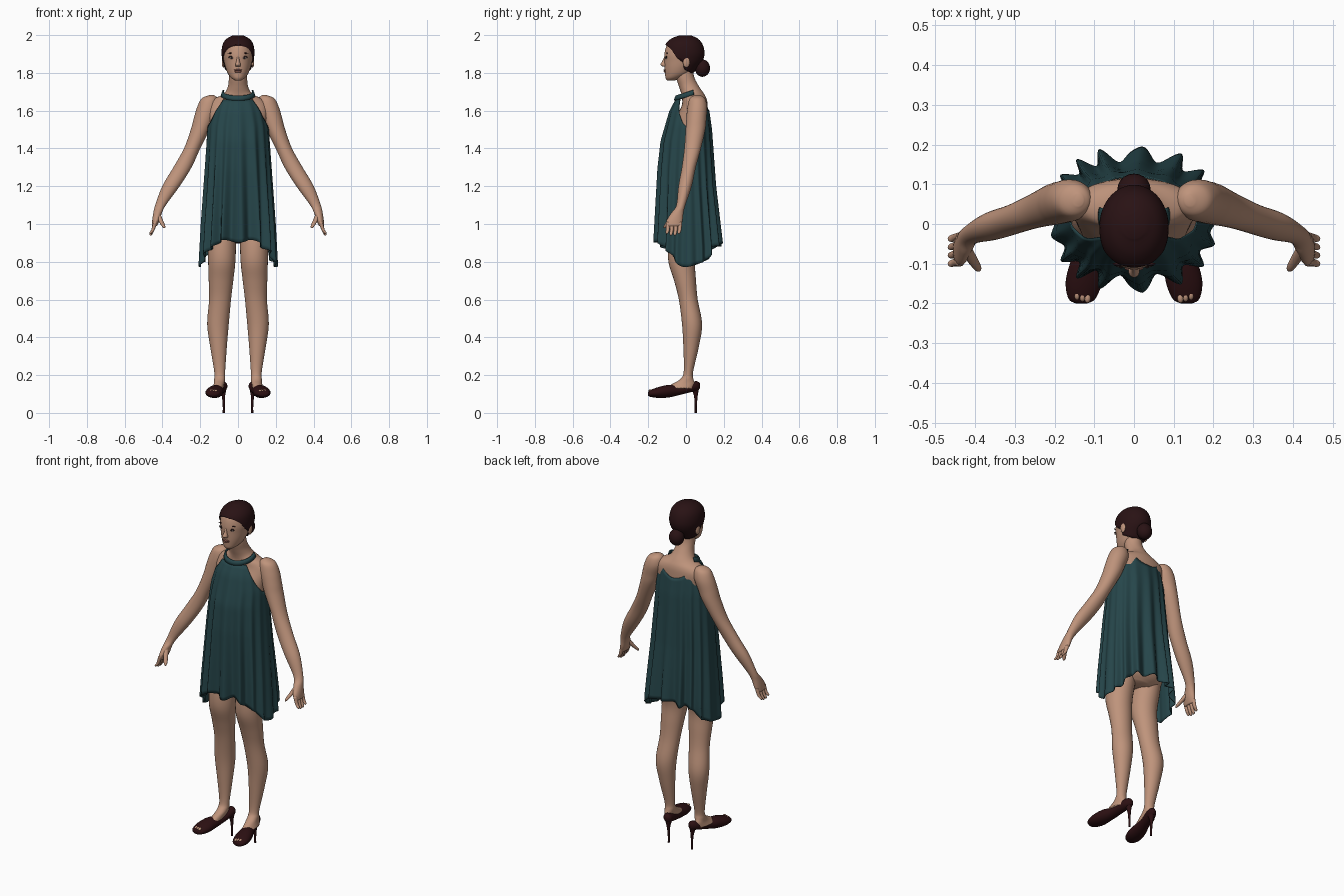
import bpy, bmesh, math
from mathutils import Vector

if "Cube" in bpy.data.objects:
    bpy.data.objects.remove(bpy.data.objects["Cube"])


def material(name, rgb):
    m = bpy.data.materials.new(name)
    m.use_nodes = True
    color = (*rgb, 1)
    m.diffuse_color = color
    bsdf = m.node_tree.nodes["Principled BSDF"]
    bsdf.inputs["Base Color"].default_value = color
    bsdf.inputs["Roughness"].default_value = .7
    return m


skin = material("skin", (.52, .295, .2))
teal = material("teal_cloth", (.019, .06, .068))
hair_brown = material("dark_brown_hair", (.022, .006, .007))
shoe_red = material("dark_maroon_leather", (.025, .005, .006))
lip_pink = material("lip", (.3, .12, .095))
eye_white = material("eye_white", (.5, .45, .42))
lash_dark = material("lash_dark", (.02, .01, .01))


def finish(name, bm, mat):
    bmesh.ops.recalc_face_normals(bm, faces=bm.faces)
    mesh = bpy.data.meshes.new(name)
    bm.to_mesh(mesh)
    bm.free()
    mesh.materials.append(mat)
    mesh.polygons.foreach_set("use_smooth", [True] * len(mesh.polygons))
    ob = bpy.data.objects.new(name, mesh)
    bpy.context.collection.objects.link(ob)
    return ob


def skin_rings(bm, rings, closed=True, caps=True):
    """Bridge rows of points with quads."""
    rows = [[bm.verts.new(p) for p in ring] for ring in rings]
    n = len(rows[0])
    for a, b in zip(rows, rows[1:]):
        for i in range(n if closed else n - 1):
            j = (i + 1) % n
            bm.faces.new((a[i], a[j], b[j], b[i]))
    if caps:
        bm.faces.new(rows[0])
        bm.faces.new(rows[-1])


def resample(rows, steps=5):
    """Smooth spline through the section rows."""
    pts = [Vector(r) for r in rows]
    out = []
    for i in range(len(pts) - 1):
        a, b = pts[i], pts[i + 1]
        ta = (b - pts[max(i - 1, 0)]) / 2
        tb = (pts[min(i + 2, len(pts) - 1)] - a) / 2
        for k in range(steps):
            t = k / steps
            out.append(a * (1 - t) ** 2 * (1 + 2 * t) + b * t * t * (3 - 2 * t)
                       + ta * t * (1 - t) ** 2 - tb * t * t * (1 - t))
    return out + [pts[-1]]


def loft(name, rows, mat, side=1, upright=False, n=28):
    """Rows are x, y, z and two half widths; rings lie flat or stand upright."""
    rings = []
    for x, y, z, a, b in resample(rows):
        ring = []
        for i in range(n):
            t = math.tau * i / n
            u, v = a * math.cos(t), b * math.sin(t)
            ring.append((side * x + u, y, z + v) if upright else (side * x + u, y + v, z))
        rings.append(ring)
    bm = bmesh.new()
    skin_rings(bm, rings)
    return finish(name, bm, mat)


def ball(name, loc, radii, mat):
    bm = bmesh.new()
    bmesh.ops.create_uvsphere(bm, u_segments=20, v_segments=12, radius=1)
    for v in bm.verts:
        v.co = Vector(c + r * p for c, r, p in zip(loc, radii, v.co))
    return finish(name, bm, mat)


def lerp_table(x, table):
    if x <= table[0][0]:
        return table[0][1]
    for (a, p), (b, q) in zip(table, table[1:]):
        if x <= b:
            return p + (q - p) * (x - a) / (b - a)
    return table[-1][1]


def drape(name, top, bottom, point, mat, cols, rows, caps=False):
    """Wrap columns around z, each with its own top and bottom height."""
    rings = []
    for k in range(rows + 1):
        t = k / rows
        ring = []
        for i in range(cols):
            ang = math.tau * i / cols
            z = top(ang) * (1 - t) + bottom(ang) * t
            ring.append(point(ang, z, t))
        rings.append(ring)
    bm = bmesh.new()
    skin_rings(bm, rings, caps=caps)
    return finish(name, bm, mat)


def thicken(ob, amount):
    mod = ob.modifiers.new("thickness", "SOLIDIFY")
    mod.thickness = amount


# Torso and neck
loft("torso", [(0, .02, .9, .08, .06), (0, .02, .95, .155, .1), (0, .025, 1.08, .15, .1),
               (0, .02, 1.25, .115, .085), (0, .005, 1.43, .135, .1), (0, .025, 1.54, .15, .09),
               (0, .045, 1.62, .16, .07), (0, .045, 1.66, .13, .065), (0, .035, 1.69, .075, .06),
               (0, .015, 1.73, .053, .053), (0, -.005, 1.78, .048, .048), (0, -.01, 1.85, .045, .045)], skin)

# Head
head_rows = [(0, -.08, 1.76, .016, .02), (0, -.065, 1.773, .036, .043), (0, -.045, 1.795, .053, .066),
             (0, -.033, 1.825, .065, .08), (0, -.02, 1.86, .074, .094), (0, -.014, 1.9, .08, .1),
             (0, -.012, 1.945, .074, .09), (0, -.008, 1.975, .053, .064), (0, -.005, 1.992, .02, .025)]
loft("head", head_rows, skin, n=40)


def head_at(z):
    return [lerp_table(z, [(r[2], r[i]) for r in head_smooth]) for i in (1, 3, 4)]


head_smooth = resample(head_rows)


def face_y(x, z):
    cy, a, b = head_at(z)
    return cy - b * math.sqrt(max(0, 1 - (x / a) ** 2))


# Hair cap with hairline, and bun
def hairline(ang):
    return lerp_table(math.sin(ang), [(-1, 1.95), (-.65, 1.93), (-.3, 1.88), (0, 1.87), (.3, 1.82), (1, 1.795)])


def hair_point(ang, z, t):
    cy, a, b = head_at(z - .006)
    grow = .007 + .012 * max(0, math.sin(ang)) * t
    return ((a + grow) * math.cos(ang), cy + (b + grow) * math.sin(ang), z)


drape("hair_cap", lambda a: 1.999, hairline, hair_point, hair_brown, 64, 24, caps=True)
ball("hair_bun", (0, .087, 1.825), (.042, .04, .046), hair_brown)

# Facial features
loft("nose", [(0, -.104, 1.895, .006, .008), (0, -.113, 1.865, .008, .011),
              (0, -.118, 1.845, .014, .017), (0, -.114, 1.835, .012, .012)], skin)
for z, w, h in ((1.815, .023, .005), (1.807, .02, .006)):
    ball("lip", (0, face_y(0, z) + .001, z), (w, .007, h), lip_pink)
for s, tag in ((1, "left"), (-1, "right")):
    ey = face_y(.033, 1.88)
    ball(tag + "_eyelid_line", (s * .033, ey + .002, 1.883), (.018, .004, .007), lash_dark)
    ball(tag + "_eye", (s * .033, ey + .001, 1.879), (.014, .005, .005), eye_white)
    ball(tag + "_iris", (s * .033, ey - .002, 1.88), (.005, .004, .005), lash_dark)
    ball(tag + "_eyebrow", (s * .036, face_y(.036, 1.905) + .002, 1.904), (.019, .004, .003), hair_brown)
    ball(tag + "_ear", (s * .077, .002, 1.858), (.009, .018, .03), skin)

# Limbs, hands and shoes
for s, tag in ((1, "left"), (-1, "right")):
    loft(tag + "_arm", [(.14, .06, 1.682, .012, .015), (.15, .06, 1.665, .042, .04), (.16, .06, 1.62, .056, .052),
                        (.18, .055, 1.56, .054, .053), (.2, .05, 1.5, .05, .052), (.243, .035, 1.4, .043, .044),
                        (.294, .015, 1.3, .048, .037), (.355, -.005, 1.2, .046, .035),
                        (.41, -.027, 1.1, .028, .024), (.425, -.045, 1.06, .023, .032),
                        (.434, -.06, 1.02, .02, .042), (.442, -.065, .99, .014, .04)], skin, s)
    for i in range(4):
        y = -.032 - .021 * i
        tip = .935 + .008 * abs(i - 1.5)
        loft(tag + "_finger", [(.438, y, 1.01, .011, .012), (.45, y - .002, .97, .009, .01),
                               (.461, y - .005, tip + .008, .008, .008), (.463, y - .006, tip, .003, .003)], skin, s, n=12)
    loft(tag + "_thumb", [(.425, -.06, 1.055, .014, .015), (.41, -.085, 1.02, .013, .014),
                          (.395, -.108, .99, .01, .01), (.39, -.116, .978, .004, .004)], skin, s, n=12)
    loft(tag + "_leg", [(.085, .01, .98, .07, .085), (.086, -.01, .9, .075, .083), (.086, -.022, .8, .072, .071),
                        (.09, -.005, .7, .065, .058), (.095, .012, .6, .058, .05), (.106, .032, .47, .057, .053),
                        (.103, .027, .35, .044, .041), (.097, .013, .22, .029, .025), (.097, .005, .18, .029, .034),
                        (.1, -.012, .155, .028, .058), (.107, -.04, .13, .03, .075)], skin, s)
    loft(tag + "_shoe", [(.132, -.2, .1, .014, .01), (.131, -.188, .103, .034, .018), (.126, -.145, .108, .046, .029),
                         (.117, -.09, .115, .041, .033), (.101, -.03, .12, .031, .024), (.088, .03, .137, .03, .026),
                         (.081, .058, .143, .024, .025), (.079, .073, .143, .01, .014)], shoe_red, s, upright=True)
    loft(tag + "_heel", [(.079, .048, .135, .02, .022), (.077, .052, .09, .009, .01),
                         (.075, .052, .04, .006, .006), (.075, .052, 0, .006, .006)], shoe_red, s, n=16)
    for i in range(3):
        ball(tag + "_toe", (s * (.117 + .013 * i), -.186 + .004 * i, .117), (.008, .013, .008), skin)


# Dress: gathered halter with pointed side hems
def dress_top(ang):
    a = abs(math.cos(ang))
    edge = 1.66 if math.sin(ang) < 0 else 1.6 + .06 * min(1, a / .7) ** 2
    drop = max(0, (a - .7) / .3)
    return edge - .15 * drop ** 1.2


def dress_hem(ang):
    c = abs(math.cos(ang))
    return .9 - .01 * math.sin(ang) - .125 * c ** 4 + .008 * math.sin(9 * ang)


def dress_point(ang, z, t):
    c, s = math.cos(ang), math.sin(ang)
    wide = lerp_table(z, [(.78, .212), (1, .2), (1.3, .178), (1.52, .162), (1.6, .14), (1.66, .112)])
    front = lerp_table(z, [(.88, .195), (1.29, .172), (1.44, .155), (1.6, .108), (1.66, .075)])
    back = lerp_table(z, [(.88, .178), (1.2, .14), (1.5, .118), (1.66, .095)])
    wide += max(0, s) * max(0, z - 1.5) * .2
    # Fuller than an ellipse towards the hem, with deep pleats front and back
    power = 2 / (2 + .5 * t)
    fold = .5 - .5 * math.cos(17 * ang + 1.3 * math.sin(2 * ang) + .8 * math.sin(3 * ang))
    depth = (.025 + .2 * t) * (.25 + .75 * abs(s))
    k = 1 - depth * fold ** .8
    x = math.copysign(abs(c) ** power, c) * wide * k
    y = math.copysign(abs(s) ** power, s) * (back if s > 0 else front) * k
    return (x, .02 + y, z)


dress = drape("dress", dress_top, dress_hem, dress_point, teal, 220, 36)
thicken(dress, .004)

# Halter collar band
bm = bmesh.new()
band = []
for lift, grow in ((-.013, .006), (0, .003), (.013, -.003)):
    row = []
    for i in range(41):
        ang = math.radians(-195 + 210 * i / 40)
        z = 1.667 + .024 * (1 + math.sin(ang)) + lift
        row.append(((.085 + grow) * math.cos(ang), .02 + (.078 + grow) * math.sin(ang), z))
    band.append(row)
skin_rings(bm, band, closed=False, caps=False)
thicken(finish("halter_collar", bm, teal), .008)
